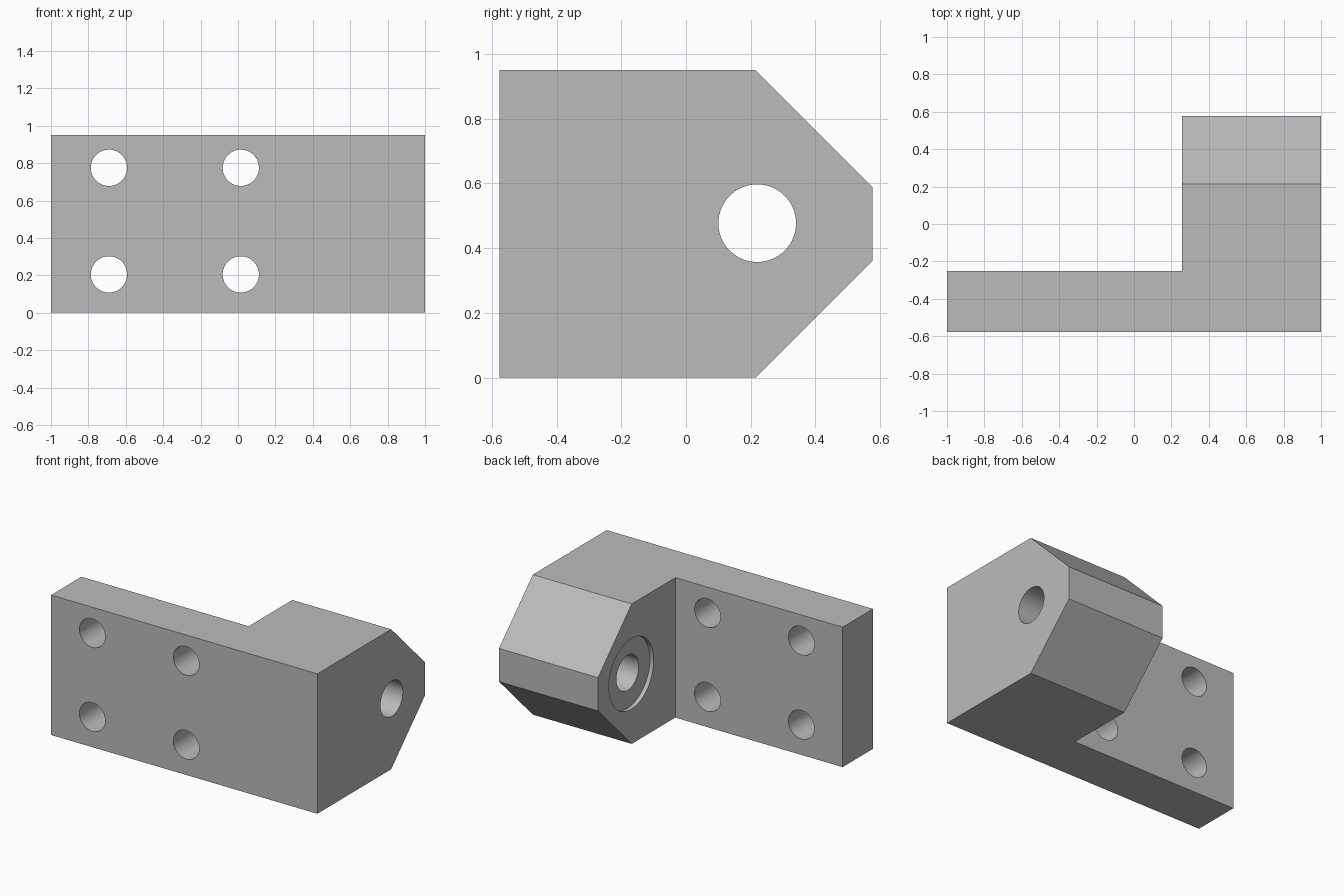
import bpy, bmesh, math
from mathutils import Vector

cube = bpy.data.objects.get("Cube")
if cube:
    bpy.data.objects.remove(cube, do_unlink=True)

HALF_Y, HEIGHT = 0.577, 0.95
STEP_X, STEP_Y = 0.257, -0.252
CHAMFER = 0.362

grey = bpy.data.materials.new("plain grey")
grey.use_nodes = True
grey.diffuse_color = (0.5, 0.5, 0.5, 1)
grey.node_tree.nodes["Principled BSDF"].inputs["Base Color"].default_value = (0.5, 0.5, 0.5, 1)

# L-shaped body: thin mounting plate with a thick block at one end
outline = [(-1, -HALF_Y), (1, -HALF_Y), (1, HALF_Y),
           (STEP_X, HALF_Y), (STEP_X, STEP_Y), (-1, STEP_Y)]
bm = bmesh.new()
base = bm.faces.new([bm.verts.new((x, y, 0)) for x, y in outline])
grown = bmesh.ops.extrude_face_region(bm, geom=[base])["geom"]
bmesh.ops.translate(bm, vec=(0, 0, HEIGHT),
                    verts=[v for v in grown if isinstance(v, bmesh.types.BMVert)])
bmesh.ops.recalc_face_normals(bm, faces=bm.faces[:])

# Chamfers on the top and bottom rear edges of the block
rear = [e for e in bm.edges
        if all(v.co.y > HALF_Y - 0.01 for v in e.verts)
        and abs(e.verts[0].co.z - e.verts[1].co.z) < 0.01]
bmesh.ops.bevel(bm, geom=rear, offset=CHAMFER, offset_type='OFFSET',
                segments=1, affect='EDGES')
bmesh.ops.recalc_face_normals(bm, faces=bm.faces[:])
mesh = bpy.data.meshes.new("bracket")
bm.to_mesh(mesh)
bm.free()
bracket = bpy.data.objects.new("bracket", mesh)
bpy.context.collection.objects.link(bracket)
mesh.materials.append(grey)


def drill(name, start, end, radius):
    """Cut a round hole between two points."""
    start, end = Vector(start), Vector(end)
    axis = end - start
    bpy.ops.mesh.primitive_cylinder_add(
        vertices=64, radius=radius, depth=axis.length,
        location=(start + end) / 2,
        rotation=axis.to_track_quat('Z', 'Y').to_euler())
    cutter = bpy.context.object
    cutter.name = name
    cutter.data.materials.append(grey)
    cutter.hide_render = True
    bpy.context.view_layer.objects.active = bracket
    cut = bracket.modifiers.new(name, 'BOOLEAN')
    cut.operation = 'DIFFERENCE'
    cut.solver = 'EXACT'
    cut.object = cutter
    bpy.ops.object.modifier_apply(modifier=name)
    bpy.data.objects.remove(cutter, do_unlink=True)


# Four mounting holes through the plate
for x in (-0.69, 0.015):
    for z in (0.205, 0.775):
        drill("mounting_hole", (x, -0.8, z), (x, -0.1, z), 0.097)

# Cross bore through the block, with a shallow counterbore on the inner side
bore_y, bore_z = 0.22, HEIGHT / 2 + 0.002
drill("cross_bore", (0.1, bore_y, bore_z), (1.2, bore_y, bore_z), 0.12)
drill("counterbore", (0.1, bore_y, bore_z), (STEP_X + 0.028, bore_y, bore_z), 0.24)

# Smooth hole walls, sharp edges elsewhere
bpy.ops.object.select_all(action='DESELECT')
bracket.select_set(True)
bpy.context.view_layer.objects.active = bracket
bpy.ops.object.shade_smooth_by_angle(angle=math.radians(30))
